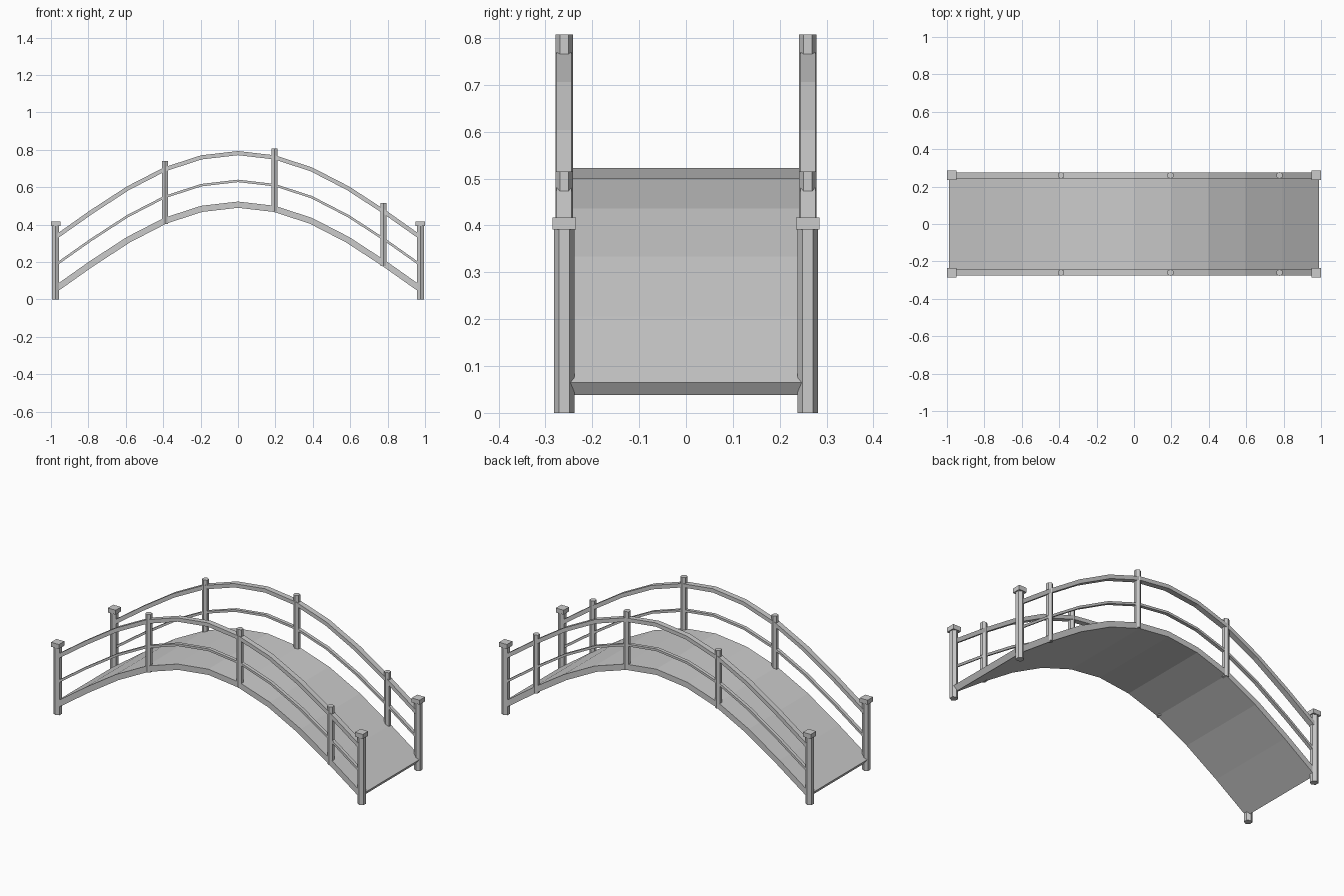
import bpy
import bmesh
import math
from mathutils import Vector

if "Cube" in bpy.data.objects:
    bpy.data.objects.remove(bpy.data.objects["Cube"], do_unlink=True)

# Single stone grey for the whole bridge
grey = bpy.data.materials.new("light_grey")
grey.use_nodes = True
colour = (0.6, 0.6, 0.6, 1)
grey.diffuse_color = colour
grey.node_tree.nodes["Principled BSDF"].inputs["Base Color"].default_value = colour

# Top line of the deck: half the arch, then mirrored
half = [(0, 0.523), (0.198, 0.5), (0.395, 0.436), (0.593, 0.334), (0.79, 0.206), (0.99, 0.065)]
arch = [Vector((-x, z)) for x, z in reversed(half[1:])] + [Vector(p) for p in half]


def finish(name, bm):
    bmesh.ops.recalc_face_normals(bm, faces=bm.faces[:])
    mesh = bpy.data.meshes.new(name)
    bm.to_mesh(mesh)
    bm.free()
    mesh.materials.append(grey)
    obj = bpy.data.objects.new(name, mesh)
    bpy.context.collection.objects.link(obj)
    return obj


def arched_beam(name, lift, thickness, y, width, end_x):
    """Sweep a rectangle along the arch, mitred at every joint."""
    path = [p + Vector((0, lift)) for p in arch]
    # Trim both ends along their own slope
    for end, nxt in ((0, 1), (-1, -2)):
        a, b = path[end], path[nxt]
        t = (abs(a.x) - end_x) / (abs(a.x) - abs(b.x))
        path[end] = a.lerp(b, t)
    bm = bmesh.new()
    rings = []
    last = len(path) - 1
    for i, p in enumerate(path):
        before = (path[max(i, 1)] - path[max(i, 1) - 1]).normalized()
        after = (path[min(i, last - 1) + 1] - path[min(i, last - 1)]).normalized()
        tangent = (before + after).normalized()
        down = Vector((tangent.y, -tangent.x)) * thickness / tangent.dot(before)
        q = p + down
        corners = [(p, -1), (p, 1), (q, 1), (q, -1)]
        rings.append([bm.verts.new((c.x, y + s * width / 2, c.y)) for c, s in corners])
    for a, b in zip(rings, rings[1:]):
        for k in range(4):
            n = (k + 1) % 4
            bm.faces.new((a[k], a[n], b[n], b[k]))
    bm.faces.new(rings[0])
    bm.faces.new(rings[-1])
    return finish(name, bm)


def hex_post(name, x, y, radius, bottom, top):
    """Six-sided post with a corner facing outwards in y."""
    bm = bmesh.new()
    ring = []
    for k in range(6):
        a = math.pi / 2 + k * math.pi / 3
        ring.append(bm.verts.new((x + radius * math.cos(a), y + radius * math.sin(a), bottom)))
    base = bm.faces.new(ring)
    up = bmesh.ops.extrude_face_region(bm, geom=[base], use_keep_orig=True)
    verts = [v for v in up["geom"] if isinstance(v, bmesh.types.BMVert)]
    bmesh.ops.translate(bm, verts=verts, vec=(0, 0, top - bottom))
    return finish(name, bm)


def box(name, centre, size):
    bm = bmesh.new()
    bmesh.ops.create_cube(bm, size=1)
    bmesh.ops.scale(bm, vec=size, verts=bm.verts)
    bmesh.ops.translate(bm, vec=centre, verts=bm.verts)
    return finish(name, bm)


# Walkway
arched_beam("deck", 0, 0.033, 0, 0.542, 0.99)

# Railings on both sides
for side, s in (("front", -1), ("back", 1)):
    y = s * 0.26
    arched_beam(side + "_top_rail", 0.27, 0.022, y, 0.032, 0.975)
    arched_beam(side + "_middle_rail", 0.117, 0.013, y, 0.02, 0.975)
    # Intermediate posts
    for i, (x, bottom) in enumerate(((-0.39, 0.402), (0.195, 0.47), (0.778, 0.178))):
        hex_post(f"{side}_post_{i + 1}", x, y, 0.0185, bottom, bottom + 0.337)
    # End posts with square caps
    for end, e in (("right", -1), ("left", 1)):
        x = e * 0.975
        hex_post(f"{side}_{end}_end_post", x, y, 0.022, 0, 0.392)
        box(f"{side}_{end}_post_cap", (x, y, 0.404), (0.05, 0.05, 0.026))
